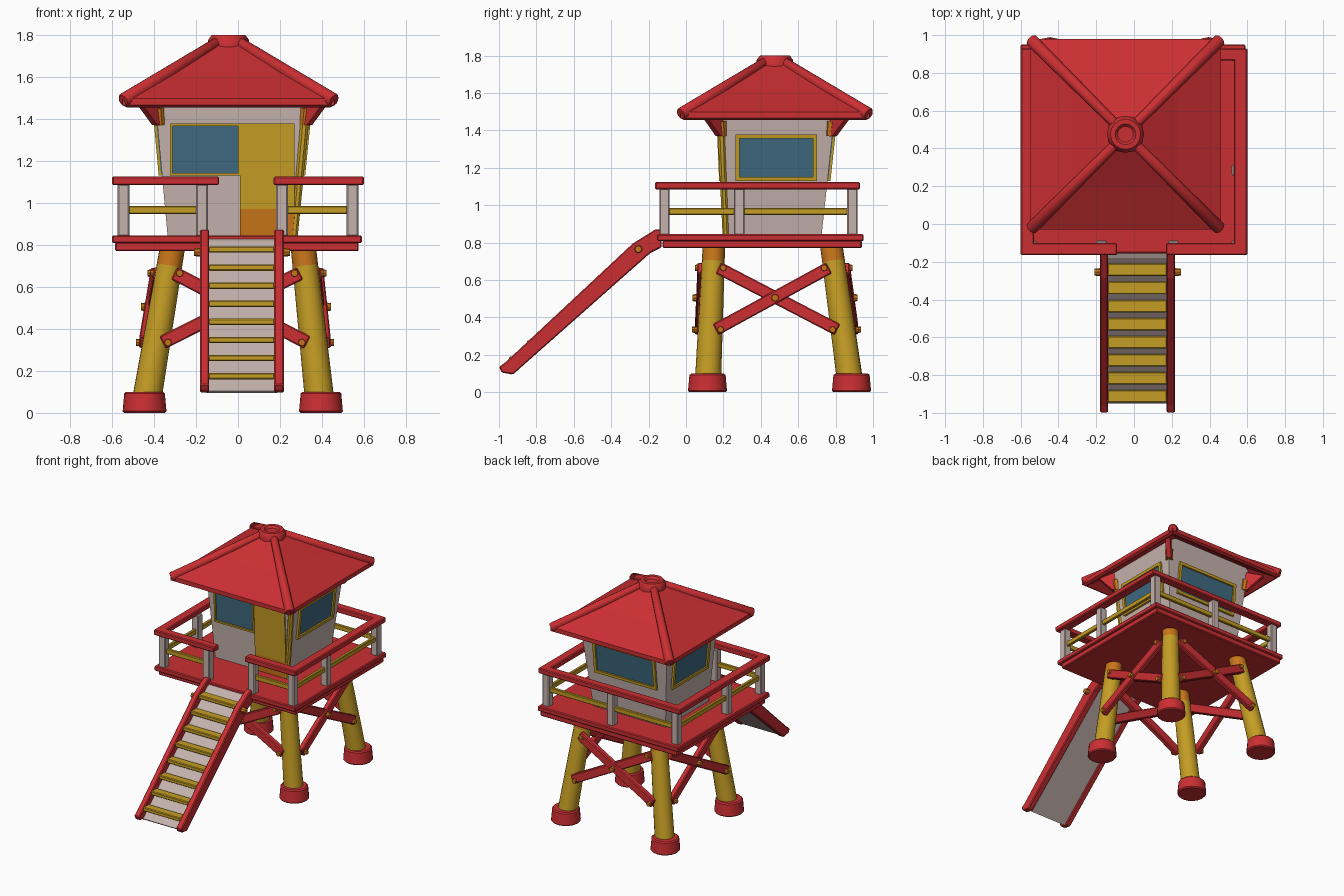
import bpy, bmesh, math
from mathutils import Vector, Matrix

if "Cube" in bpy.data.objects:
    bpy.data.objects.remove(bpy.data.objects["Cube"])


def mat(name, r, g, b):
    m = bpy.data.materials.new(name)
    m.diffuse_color = (r, g, b, 1)
    m.use_nodes = True
    m.node_tree.nodes["Principled BSDF"].inputs["Base Color"].default_value = m.diffuse_color
    return m


RED = mat("red", 0.60, 0.028, 0.032)
YELLOW = mat("yellow", 0.56, 0.34, 0.018)
ORANGE = mat("orange", 0.58, 0.18, 0.01)
BLUE = mat("window blue", 0.05, 0.145, 0.22)
GREY = mat("warm grey", 0.56, 0.45, 0.42)


def finish(name, bm, m, bevel=0, smooth=False):
    bmesh.ops.recalc_face_normals(bm, faces=bm.faces)
    me = bpy.data.meshes.new(name)
    bm.to_mesh(me)
    bm.free()
    me.materials.append(m)
    ob = bpy.data.objects.new(name, me)
    bpy.context.collection.objects.link(ob)
    if bevel:
        b = ob.modifiers.new("bevel", 'BEVEL')
        b.width, b.segments = bevel, 1
    if smooth:
        bpy.context.view_layer.objects.active = ob
        ob.select_set(True)
        bpy.ops.object.shade_smooth_by_angle(angle=math.radians(40))
        ob.select_set(False)
    return ob


def loft(name, rings, m, bevel=0, smooth=False, closed=False):
    """Skin equal-length point rings, capped unless closed on itself."""
    bm = bmesh.new()
    vs = [[bm.verts.new(p) for p in r] for r in rings]
    n = len(rings[0])
    pairs = list(zip(vs, vs[1:])) + ([(vs[-1], vs[0])] if closed else [])
    for a, b in pairs:
        for i in range(n):
            j = (i + 1) % n
            bm.faces.new((a[i], a[j], b[j], b[i]))
    if not closed:
        bm.faces.new(vs[0])
        bm.faces.new(vs[-1])
    return finish(name, bm, m, bevel, smooth)


def rect(x0, x1, y0, y1, z):
    return [(x0, y0, z), (x1, y0, z), (x1, y1, z), (x0, y1, z)]


def box(name, x0, x1, y0, y1, z0, z1, m, bevel=0.006):
    return loft(name, [rect(x0, x1, y0, y1, z0), rect(x0, x1, y0, y1, z1)], m, bevel)


def tube(name, p, q, r0, r1, m, n=16, bevel=0):
    p, q = Vector(p), Vector(q)
    rot = (q - p).to_track_quat('Z', 'Y')
    circle = [Vector((math.cos(2 * math.pi * i / n), math.sin(2 * math.pi * i / n), 0)) for i in range(n)]
    return loft(name, [[p + rot @ (c * r0) for c in circle], [q + rot @ (c * r1) for c in circle]], m, bevel, True)


def beam(name, p, q, out, width, thick, m):
    """Flat board from p to q; its thickness runs along the direction out."""
    p, q, out = Vector(p), Vector(q), Vector(out)
    side = (q - p).cross(out).normalized() * width / 2
    t = out * thick / 2
    return loft(name, [[c + side + t, c - side + t, c - side - t, c + side - t] for c in (p, q)], m, 0.006)


def prism_x(name, profile, x0, x1, m, bevel=0.006):
    return loft(name, [[(x, y, z) for y, z in profile] for x in (x0, x1)], m, bevel)


# Legs, splayed outward, with red feet
def leg_at(sx, sy, z):
    t = z / 0.8
    x = -0.445 + 0.135 * t if sx < 0 else 0.395 - 0.085 * t
    y = 0.115 + 0.035 * t if sy < 0 else 0.885 - 0.11 * t
    return Vector((x, y, z))


for sx in (-1, 1):
    for sy in (-1, 1):
        tube("leg", leg_at(sx, sy, 0.05), leg_at(sx, sy, 0.70), 0.070, 0.061, YELLOW)
        tube("leg_top", leg_at(sx, sy, 0.70), leg_at(sx, sy, 0.79), 0.061, 0.060, ORANGE)
        c = leg_at(sx, sy, 0)
        tube("foot", c, c + Vector((0, 0, 0.1)), 0.105, 0.096, RED, 16, 0.008)

# Crossed braces with bolts on all four sides
ZL, ZH = 0.335, 0.665
for a, b, out in [((-1, -1), (1, -1), (0, -1, 0)), ((-1, 1), (1, 1), (0, 1, 0)),
                  ((-1, -1), (-1, 1), (-1, 0, 0)), ((1, -1), (1, 1), (1, 0, 0))]:
    o = Vector(out)
    along = Vector((abs(o.y), abs(o.x), 0))
    for k, (za, zb) in enumerate(((ZL, ZH), (ZH, ZL))):
        p = leg_at(*a, za) + along * 0.03 + o * (0.062 - 0.012 * k)
        q = leg_at(*b, zb) - along * 0.03 + o * (0.062 - 0.012 * k)
        beam("cross_brace", p, q, o, 0.066, 0.04, RED)
        for e, s in ((p, 1), (q, -1)):
            e = e + along * 0.025 * s
            tube("brace_bolt", e, e + o * 0.035, 0.02, 0.016, ORANGE, 8)
    mid = (leg_at(*a, 0.505) + leg_at(*b, 0.505)) / 2 + o * 0.06
    tube("centre_bolt", mid, mid + o * 0.042, 0.022, 0.018, ORANGE, 8)

# Deck in two layers
box("deck_base", -0.585, 0.575, -0.125, 0.94, 0.77, 0.812, RED)
box("deck_floor", -0.6, 0.59, -0.155, 0.95, 0.808, 0.845, RED)

# Railing: red top rails, yellow middle rails, grey posts
XL, XR, YF, YB = -0.545, 0.545, -0.115, 0.89
TOP, MIDZ = (1.085, 1.125), (0.948, 0.985)
rails = [(-0.6, -0.09, -0.165, -0.1), (0.17, 0.6, -0.165, -0.1), (-0.6, 0.6, 0.865, 0.93),
         (-0.6, -0.53, -0.165, 0.93), (0.53, 0.6, -0.165, 0.93)]
for r in rails:
    box("top_rail", *r, *TOP, RED)
for x0, x1, y0, y1 in [(XL, -0.17, YF - .012, YF + .012), (0.21, XR, YF - .012, YF + .012),
                       (XL, XR, YB - .012, YB + .012), (XL - .012, XL + .012, YF, YB),
                       (XR - .012, XR + .012, YF, YB)]:
    box("middle_rail", x0, x1, y0, y1, *MIDZ, YELLOW, 0.004)
for x, y in [(XL, YF), (-0.172, YF), (0.21, YF), (XR, YF), (XL, 0.285), (XR, 0.285),
             (XL, YB), (0, YB), (XR, YB)]:
    box("railing_post", x - 0.028, x + 0.028, y - 0.028, y + 0.028, 0.84, 1.09, GREY)


# Cabin: block that widens upward
def cabin(z):
    t = (z - 0.84) / 0.6
    return -0.335 - 0.055 * t, 0.275 + 0.06 * t, 0.205 - 0.025 * t, 0.725 + 0.065 * t


loft("cabin_walls", [rect(*cabin(z), z) for z in (0.84, 1.56)], GREY)


def plate(name, side, a0, a1, z0, z1, t, m):
    """Plate of thickness t lying on one sloping cabin wall."""
    rings = []
    for z in (z0, z1):
        xl, xr, yf, yb = cabin(z)
        if side == 'front':
            rings.append(rect(a0, a1, yf - t, yf + 0.01, z))
        elif side == 'back':
            rings.append(rect(a0, a1, yb - 0.01, yb + t, z))
        elif side == 'left':
            rings.append(rect(xl - t, xl + 0.01, a0, a1, z))
        else:
            rings.append(rect(xr - 0.01, xr + t, a0, a1, z))
    loft(name, rings, m)


# Windows with frames, and the front door
for side, a0, a1 in [('front', -0.325, 0.012), ('right', 0.265, 0.70),
                     ('left', 0.265, 0.70), ('back', -0.29, 0.235)]:
    plate("window_glass", side, a0, a1, 1.14, 1.375, 0.004, BLUE)
    f = 0.013 if side == 'front' else 0.022
    for b0, b1, z0, z1 in [(a0, a1, 1.13, 1.13 + f), (a0, a1, 1.378 - f, 1.378),
                           (a0, a0 + f, 1.13, 1.378), (a1 - f, a1, 1.13, 1.378)]:
        plate("window_frame", side, b0, b1, z0, z1, 0.016, YELLOW)
plate("door", 'front', 0.01, 0.27, 0.97, 1.378, 0.009, YELLOW)
plate("door_foot", 'front', 0.01, 0.27, 0.845, 0.97, 0.009, ORANGE)

# Yellow trim on the front right corner, orange corner caps and red eave brackets
tube("door_corner_post", (0.268, 0.212, 0.845), (0.318, 0.19, 1.39), 0.018, 0.022, YELLOW, 8)
for ix in (0, 1):
    for iy in (2, 3):
        lo, hi = cabin(1.37), cabin(1.45)
        d = Vector((2 * ix - 1, 2 * iy - 5, 0))
        p, q = Vector((lo[ix], lo[iy], 1.37)), Vector((hi[ix], hi[iy], 1.45))
        tube("corner_cap", p - d * 0.01, q - d * 0.01, 0.026, 0.03, ORANGE, 8)
        s = Vector((d.y, -d.x, 0)).normalized() * 0.018
        tri = [p - d * 0.01, p + d * 0.012, q + d * 0.085 + Vector((0, 0, 0.03)), q + Vector((0, 0, 0.06))]
        loft("eave_bracket", [[v + s for v in tri], [v - s for v in tri]], RED)

# Hollow pyramid roof, hip ridges and ringed cap
CX, CY = -0.045, 0.475


def square(h, z):
    return rect(CX - h, CX + h, CY - h, CY + h, z)


loft("roof", [square(0.04, 1.715), square(0.485, 1.455), square(0.505, 1.465), square(0.505, 1.497),
              square(0.28, 1.625), square(0.05, 1.77)], RED, closed=True)
for sx in (-1, 1):
    for sy in (-1, 1):
        d = Vector((sx, sy, 0))
        base = Vector((CX, CY, 0))
        tube("roof_hip", base + d * 0.502 + Vector((0, 0, 1.487)),
             base + d * 0.05 + Vector((0, 0, 1.765)), 0.036, 0.028, RED, 10, 0.008)
cap = []
for r, z in [(0.095, 1.73), (0.098, 1.775), (0.08, 1.80), (0.055, 1.80), (0.042, 1.785)]:
    cap.append([(CX + r * math.cos(i * math.pi / 8), CY + r * math.sin(i * math.pi / 8), z) for i in range(16)])
loft("roof_cap", cap, RED, smooth=True)

# Stair: side rails, backing board, steps and bolts
side_profile = [(-1.0, 0.135), (-0.985, 0.105), (-0.925, 0.095), (-0.19, 0.745), (-0.13, 0.775),
                (-0.13, 0.872), (-0.165, 0.87), (-0.285, 0.795), (-0.96, 0.165)]
for x0, x1 in ((-0.18, -0.137), (0.172, 0.218)):
    prism_x("stair_side", side_profile, x0, x1, RED)
prism_x("stair_board", [(-0.95, 0.105), (-0.94, 0.095), (-0.14, 0.80), (-0.14, 0.835), (-0.18, 0.815)],
        -0.15, 0.185, GREY, 0)
for i in range(8):
    y = -0.24 - i * 0.0957
    z = 0.12 + (y + 0.95) * 0.9 + 0.02
    box("step", -0.14, 0.175, y - 0.036, y + 0.03, z - 0.016, z + 0.014, YELLOW, 0.005)
for x, s in ((-0.175, -1), (0.213, 1)):
    tube("stair_bolt", (x, -0.255, 0.765), (x + 0.035 * s, -0.255, 0.765), 0.022, 0.018, ORANGE, 8)
